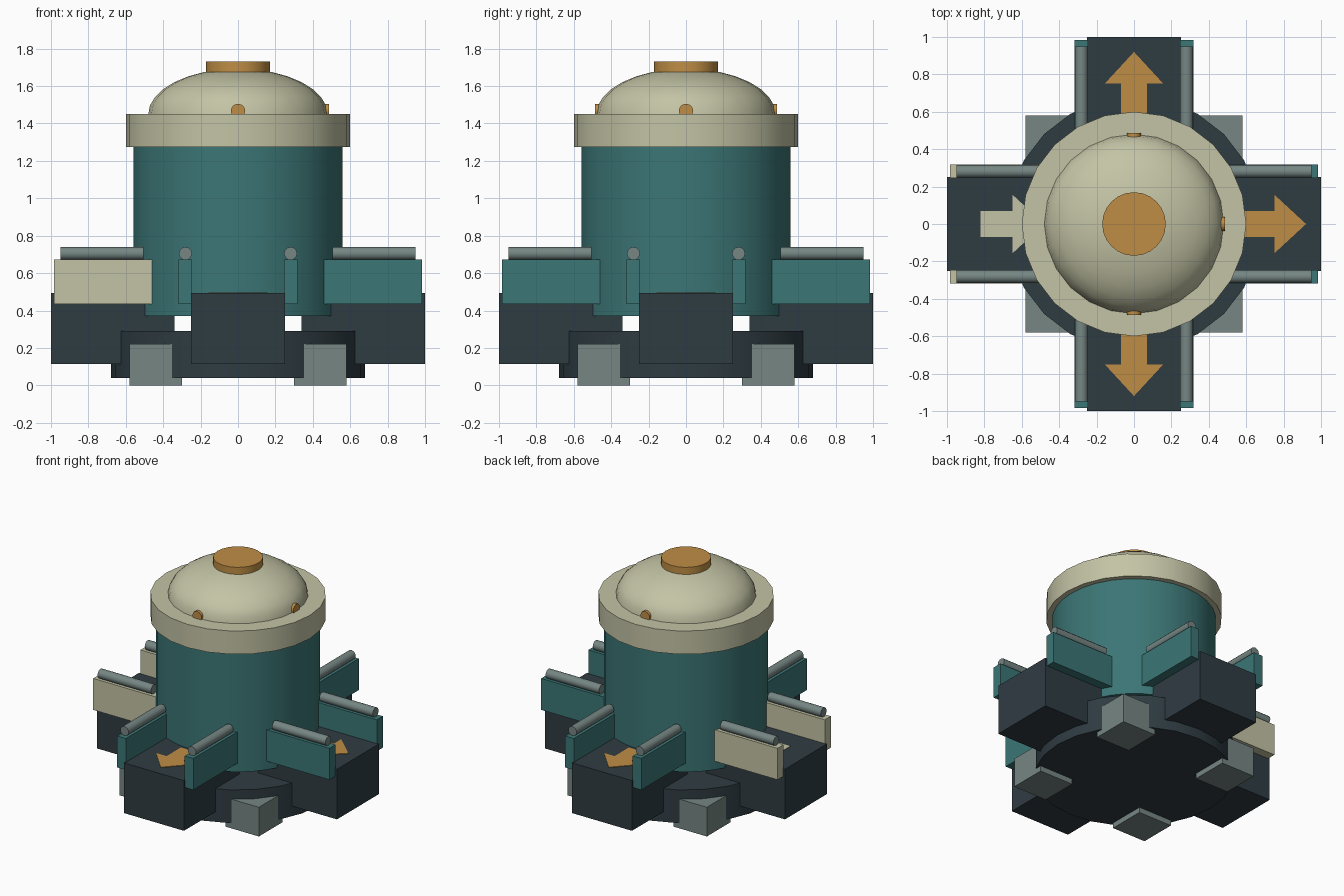
import bpy, bmesh, math
from mathutils import Matrix, Vector

if "Cube" in bpy.data.objects:
    bpy.data.objects.remove(bpy.data.objects["Cube"])


def material(name, rgb):
    m = bpy.data.materials.new(name)
    m.diffuse_color = (*rgb, 1)
    m.use_nodes = True
    m.node_tree.nodes["Principled BSDF"].inputs["Base Color"].default_value = m.diffuse_color
    return m


TEAL = material("teal", (0.045, 0.18, 0.18))
DARK = material("dark_slate", (0.028, 0.045, 0.055))
CREAM = material("cream", (0.55, 0.55, 0.38))
ORANGE = material("orange", (0.52, 0.27, 0.06))
STEEL = material("steel", (0.18, 0.24, 0.23))


def finish(name, bm, mat, turn=0.0, smooth=False):
    """Turn the mesh about z and make it an object."""
    bmesh.ops.transform(bm, matrix=Matrix.Rotation(turn, 4, 'Z'), verts=bm.verts)
    bmesh.ops.recalc_face_normals(bm, faces=bm.faces)
    me = bpy.data.meshes.new(name)
    bm.to_mesh(me)
    bm.free()
    me.materials.append(mat)
    ob = bpy.data.objects.new(name, me)
    bpy.context.collection.objects.link(ob)
    if smooth:
        bpy.ops.object.select_all(action='DESELECT')
        ob.select_set(True)
        bpy.context.view_layer.objects.active = ob
        bpy.ops.object.shade_smooth_by_angle(angle=math.radians(35))
    return ob


def box(name, lo, hi, mat, turn=0.0):
    lo, hi = Vector(lo), Vector(hi)
    bm = bmesh.new()
    bmesh.ops.create_cube(bm, size=1)
    bmesh.ops.scale(bm, vec=hi - lo, verts=bm.verts)
    bmesh.ops.translate(bm, vec=(lo + hi) / 2, verts=bm.verts)
    return finish(name, bm, mat, turn)


def drum(name, r, z0, z1, mat, sides=24):
    bm = bmesh.new()
    bmesh.ops.create_cone(bm, cap_ends=True, segments=sides, radius1=r, radius2=r,
                          depth=z1 - z0,
                          matrix=Matrix.Translation((0, 0, (z0 + z1) / 2))
                          @ Matrix.Rotation(math.pi / 2, 4, 'Z'))
    return finish(name, bm, mat, smooth=True)


def rod_x(name, r, x0, x1, y, z, mat, turn, sides=12):
    """Round bar lying along x, then turned about z."""
    bm = bmesh.new()
    bmesh.ops.create_cone(bm, cap_ends=True, segments=sides, radius1=r, radius2=r,
                          depth=x1 - x0,
                          matrix=Matrix.Translation(((x0 + x1) / 2, y, z))
                          @ Matrix.Rotation(math.pi / 2, 4, 'Y'))
    return finish(name, bm, mat, turn, smooth=True)


def arrow(name, tail, sign, mat, turn):
    """Flat arrow 0.34 long on top of an arm."""
    pts = [(0, -.07), (.17, -.07), (.17, -.157), (.34, 0),
           (.17, .157), (.17, .07), (0, .07)]
    bm = bmesh.new()
    face = bm.faces.new([bm.verts.new((tail + sign * x, y, .485)) for x, y in pts])
    ext = bmesh.ops.extrude_face_region(bm, geom=[face])
    bmesh.ops.translate(bm, vec=(0, 0, .012),
                        verts=[v for v in ext['geom'] if isinstance(v, bmesh.types.BMVert)])
    return finish(name, bm, mat, turn)


# Base, tank body, collar and top cap
drum("base_disc", .68, .04, .29, DARK)
drum("tank_body", .56, .37, 1.30, TEAL, 32)
drum("collar", .60, 1.275, 1.45, CREAM)
drum("top_cap", .17, 1.66, 1.73, ORANGE)

# Dome: flattened half sphere
bm = bmesh.new()
bmesh.ops.create_uvsphere(bm, u_segments=24, v_segments=16, radius=1)
bmesh.ops.bisect_plane(bm, geom=bm.verts[:] + bm.edges[:] + bm.faces[:],
                       plane_co=(0, 0, 0), plane_no=(0, 0, 1), clear_inner=True)
bmesh.ops.scale(bm, vec=(.48, .48, .245), verts=bm.verts)
bmesh.ops.translate(bm, vec=(0, 0, 1.448), verts=bm.verts)
finish("dome", bm, CREAM, smooth=True)

# Four feet under the base
for i in range(4):
    box(f"foot_{i}", (.30, .30, 0), (.58, .58, .22), STEEL, i * math.pi / 2)

# Four arms, each with two side panels, hand rails and a flow arrow
for i, side in enumerate(("right", "back", "left", "front")):
    turn = i * math.pi / 2
    inlet = side == "left"
    panel_mat = CREAM if inlet else TEAL
    box(f"{side}_arm", (.34, -.25, .115), (1.0, .25, .493), DARK, turn)
    for s, tag in ((-1, "a"), (1, "b")):
        y0, y1 = sorted((s * .245, s * .317))
        box(f"{side}_panel_{tag}", (.455, y0, .435), (.985, y1, .672), panel_mat, turn)
        rod_x(f"{side}_rail_{tag}", .035, .505, .95, s * .281, .705, STEEL, turn)
    if inlet:
        arrow("inlet_arrow", .82, -1, CREAM, turn)
    else:
        arrow(f"{side}_outlet_arrow", .58, 1, ORANGE, turn)
        # Indicator stud on the dome above each outlet
        rod_x(f"{side}_indicator", .038, .44, .487, 0, 1.467, ORANGE, turn, 16)
